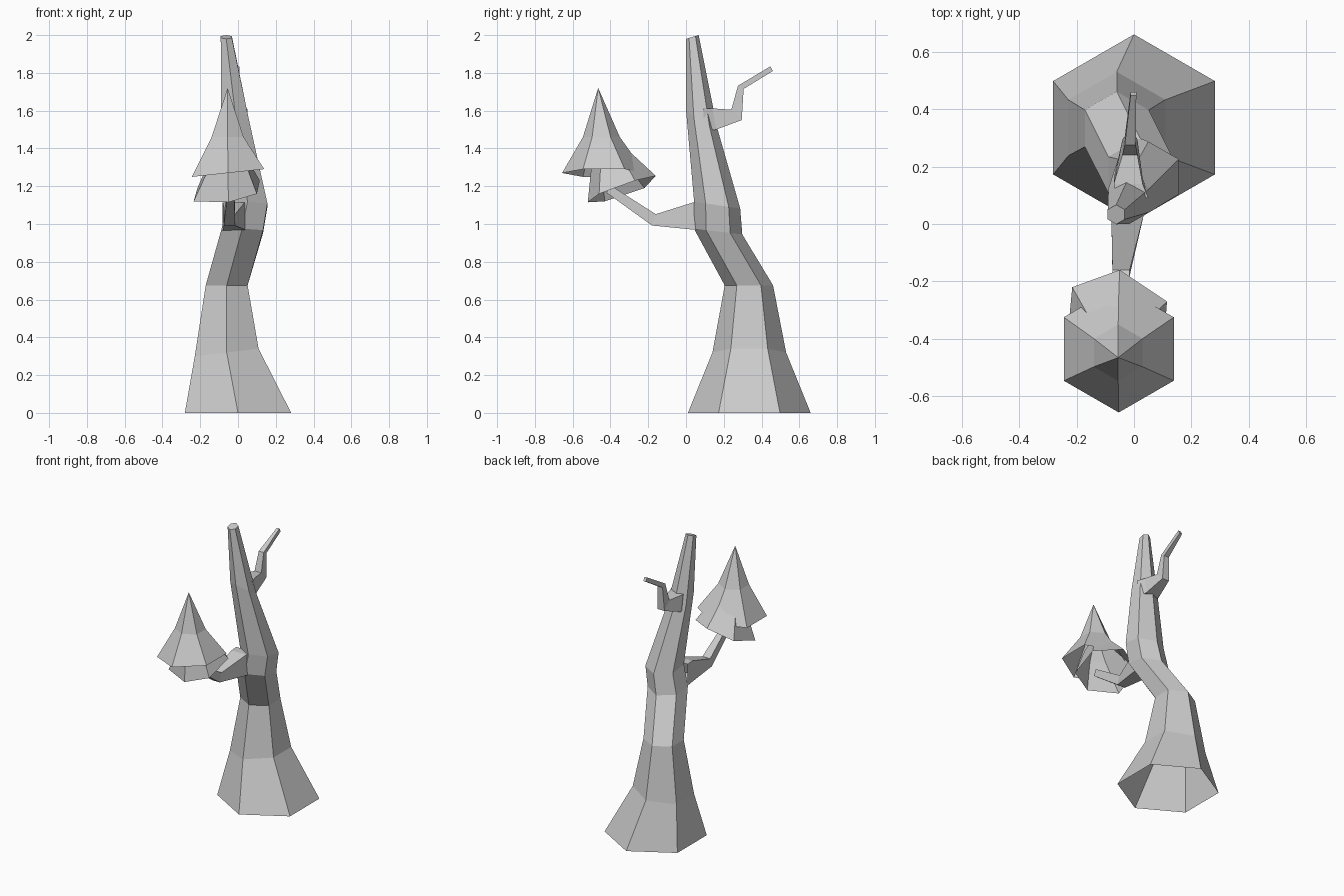
import bpy, math

if "Cube" in bpy.data.objects:
    bpy.data.objects.remove(bpy.data.objects["Cube"])


def ring(cx, cy, z, r, tx=0.0, ty=0.0):
    """Six-sided ring with corners on the y axis, tilted by slopes tx, ty."""
    pts = []
    for k in range(6):
        a = math.radians(90 + 60 * k)
        dx, dy = r * math.cos(a), r * math.sin(a)
        pts.append((cx + dx, cy + dy, z + tx * dx + ty * dy))
    return pts


def section(x0, x1, low, high):
    """Four-cornered branch section from two side-view (y, z) points."""
    return [(x0, *low), (x1, *low), (x1, *high), (x0, *high)]


def loft(name, rings, cap_end=False, tip=None):
    n = len(rings[0])
    verts = [p for r in rings for p in r]
    faces = []
    for i in range(len(rings) - 1):
        for k in range(n):
            a, b = i * n + k, i * n + (k + 1) % n
            faces.append((a, b, b + n, a + n))
    last = (len(rings) - 1) * n
    if cap_end:
        faces.append(tuple(range(last, last + n)))
    if tip:
        verts.append(tip)
        faces += [(last + k, last + (k + 1) % n, len(verts) - 1) for k in range(n)]
    me = bpy.data.meshes.new(name)
    me.from_pydata(verts, [], faces)
    me.update()
    ob = bpy.data.objects.new(name, me)
    bpy.context.collection.objects.link(ob)
    return ob


# Crooked trunk, open underneath
loft("trunk", [
    ring(0, 0.335, 0, 0.325),
    ring(-0.06, 0.335, 0.32, 0.195, 0.12),
    ring(-0.06, 0.333, 0.675, 0.128),
    ring(0.022, 0.17, 0.96, 0.128, 0, -0.12),
    ring(0.05, 0.165, 1.10, 0.122, 0, -0.15),
    ring(-0.017, 0.083, 1.555, 0.083, -0.2, -0.6),
    ring(-0.062, 0.033, 1.99, 0.034, 0, 0.3),
], cap_end=True)

# Front branch carrying the foliage
loft("front_branch", [
    section(-0.083, 0.045, (0.10, 0.965), (0.10, 1.115)),
    section(-0.079, 0.036, (0.04, 0.97), (0.04, 1.115)),
    section(-0.075, -0.015, (-0.18, 0.992), (-0.16, 1.052)),
    section(-0.055, -0.02, (-0.42, 1.165), (-0.40, 1.205)),
], cap_end=True)

# Bare rear branch
loft("rear_branch", [
    section(-0.06, 0.05, (0.10, 1.49), (0.09, 1.61)),
    section(-0.07, 0.03, (0.16, 1.50), (0.14, 1.612)),
    section(-0.04, 0.012, (0.295, 1.55), (0.24, 1.605)),
    section(-0.032, 0.006, (0.305, 1.715), (0.275, 1.732)),
    section(-0.012, 0.008, (0.46, 1.81), (0.447, 1.835)),
], cap_end=True)

# Upper foliage cone, open underneath
loft("upper_foliage", [
    ring(-0.053, -0.435, 1.27, 0.221, 0.107),
    ring(-0.055, -0.448, 1.46, 0.098),
], tip=(-0.055, -0.465, 1.72))

# Lower tilted foliage skirt, open underneath
loft("lower_foliage", [
    [(-0.05, -0.16, 1.255), (-0.215, -0.22, 1.19), (-0.235, -0.43, 1.12),
     (-0.05, -0.52, 1.115), (0.10, -0.46, 1.16), (0.115, -0.27, 1.23)],
    ring(-0.055, -0.40, 1.35, 0.10, 0.1, 0.35),
], tip=(-0.055, -0.44, 1.50))
